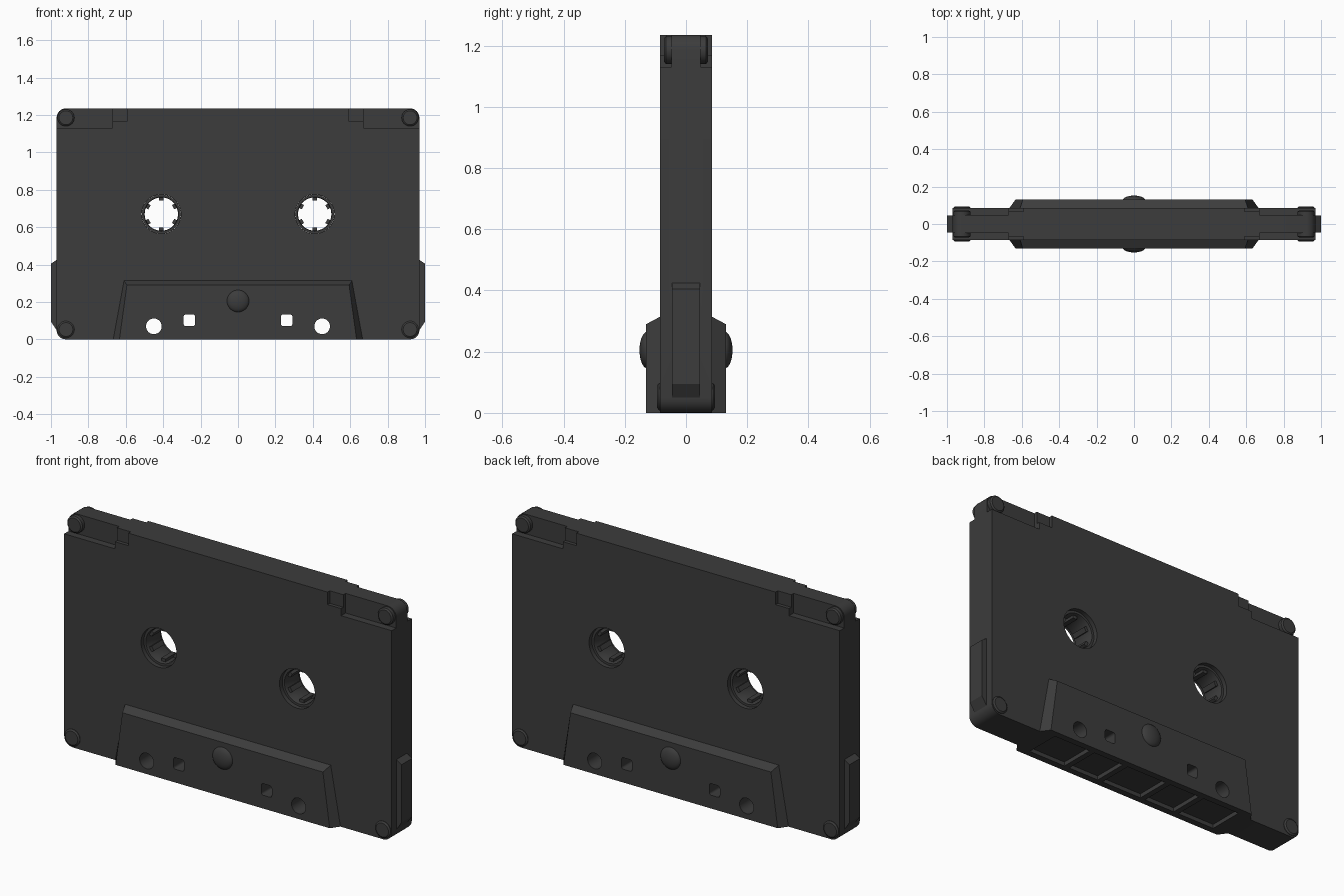
import bpy, bmesh
from math import sin, cos, pi, radians

if "Cube" in bpy.data.objects:
    bpy.data.objects.remove(bpy.data.objects["Cube"])

plastic = bpy.data.materials.new("dark_plastic")
plastic.diffuse_color = (0.045, 0.045, 0.045, 1)
plastic.use_nodes = True
plastic.node_tree.nodes["Principled BSDF"].inputs["Base Color"].default_value = plastic.diffuse_color


def loft(name, sections, closed=False):
    """Skin matching (x, z) outlines placed at successive y; closed joins last to first."""
    bm = bmesh.new()
    rings = [[bm.verts.new((x, y, z)) for x, z in pts] for y, pts in sections]
    pairs = list(zip(rings, rings[1:]))
    if closed:
        pairs.append((rings[-1], rings[0]))
    else:
        bm.faces.new(rings[0])
        bm.faces.new(rings[-1])
    for a, b in pairs:
        for i in range(len(a)):
            j = (i + 1) % len(a)
            bm.faces.new((a[i], a[j], b[j], b[i]))
    bmesh.ops.recalc_face_normals(bm, faces=bm.faces)
    me = bpy.data.meshes.new(name)
    bm.to_mesh(me)
    bm.free()
    me.materials.append(plastic)
    ob = bpy.data.objects.new(name, me)
    bpy.context.collection.objects.link(ob)
    return ob


def prism(name, pts, y0, y1):
    return loft(name, [(y0, pts), (y1, pts)])


def rect(x0, x1, z0, z1):
    return [(x0, z0), (x1, z0), (x1, z1), (x0, z1)]


def circle(x, z, r, n=32):
    return [(x + r * cos(2 * pi * i / n), z + r * sin(2 * pi * i / n)) for i in range(n)]


def rounded(x0, x1, z0, z1, r, n=6):
    corners = [(x1 - r, z1 - r, 0), (x0 + r, z1 - r, 90), (x0 + r, z0 + r, 180), (x1 - r, z0 + r, 270)]
    return [(cx + r * cos(radians(a + 90 * i / n)), cz + r * sin(radians(a + 90 * i / n)))
            for cx, cz, a in corners for i in range(n + 1)]


def combine(ob, other, operation):
    mod = ob.modifiers.new("bool", 'BOOLEAN')
    mod.operation, mod.solver, mod.object = operation, 'EXACT', other
    bpy.context.view_layer.objects.active = ob
    bpy.ops.object.modifier_apply(modifier=mod.name)
    bpy.data.objects.remove(other)


# shell with thicker bevelled head section
T = 0.085
shell = prism("cassette_shell", rounded(-0.97, 0.97, 0, 1.235, 0.05), -T, T)
outer = [(-0.668, 0), (0.668, 0), (0.61, 0.315), (-0.61, 0.315)]
inner = [(-0.634, 0), (0.634, 0), (0.594, 0.29), (-0.594, 0.29)]
head = loft("head", [(-0.13, inner), (-T + 0.002, outer), (T - 0.002, outer), (0.13, inner)])
combine(shell, head, 'UNION')

# side grip ridges
for s in (-1, 1):
    ridge = [(s * 0.95, 0.05), (s * 0.97, 0.05), (s * 1.0, 0.095), (s * 1.0, 0.405), (s * 0.97, 0.425), (s * 0.95, 0.425)]
    combine(shell, prism("ridge", ridge, -0.045, 0.045), 'UNION')

# cut-outs: reel holes, drive holes, corner recesses and notches
for s in (-1, 1):
    cutters = [(circle(s * 0.41, 0.67, 0.105, 48), -0.3, 0.3),
               (circle(s * 0.45, 0.07, 0.042), -0.3, 0.3),
               (rounded(s * 0.26 - 0.031, s * 0.26 + 0.031, 0.071, 0.133, 0.012, 4), -0.3, 0.3)]
    for side in (-1, 1):
        x0, x1 = sorted((s * 0.67, s * 1.1))
        cutters.append((rect(x0, x1, 1.13, 1.3), *sorted((side * 0.047, side * 0.2))))
        x0, x1 = sorted((s * 0.59, s * 0.68))
        cutters.append((rect(x0, x1, 1.168, 1.3), *sorted((side * 0.066, side * 0.2))))
    for pts, y0, y1 in cutters:
        combine(shell, prism("cutter", pts, y0, y1), 'DIFFERENCE')

# shallow tape openings along the underside
for x0, x1 in ((-0.58, -0.36), (-0.33, -0.15), (-0.12, 0.12), (0.15, 0.33), (0.36, 0.58)):
    combine(shell, prism("cutter", rect(x0, x1, -0.1, 0.022), -0.095, 0.095), 'DIFFERENCE')
parts = [shell]

# toothed reel hubs
for s, label in ((-1, "left"), (1, "right")):
    cx, cz, R, r = s * 0.41, 0.67, 0.1045, 0.089
    profile = [(-0.062, R), (-0.062, 0.092), (-0.055, r), (0.055, r), (0.062, 0.092), (0.062, R)]
    parts.append(loft(f"{label}_reel_hub", [(y, circle(cx, cz, q, 48)) for y, q in profile], True))
    for k in range(6):
        a = pi / 2 + k * pi / 3
        c, d = cos(a), sin(a)
        tooth = [(cx + u * c - v * d, cz + u * d + v * c)
                 for u, v in ((0.073, -0.013), (0.095, -0.013), (0.095, 0.013), (0.073, 0.013))]
        parts.append(prism(f"{label}_hub_tooth_{k + 1}", tooth, -0.045, 0.045))

# corner screw bosses and central domed screws, both faces
for side, face in ((-1, "front"), (1, "back")):
    for s, label in ((-1, "left"), (1, "right")):
        for z, base, tip, row in ((0.053, 0.08, 0.094, "lower"), (1.185, 0.042, 0.072, "upper")):
            steps = [(base, 0.045), (tip - 0.006, 0.045), (tip, 0.037)]
            parts.append(loft(f"{face}_{row}_{label}_boss",
                              [(side * y, circle(s * 0.92, z, q)) for y, q in steps]))
    dome = [(0.126 + 0.026 * sin(t), 0.06 * cos(t)) for t in (radians(12 * i) for i in range(8))]
    parts.append(loft(f"{face}_screw_dome", [(side * y, circle(0, 0.205, q)) for y, q in dome]))

# smooth the curved faces, keep edges sharp
bpy.ops.object.select_all(action='DESELECT')
for ob in parts:
    ob.select_set(True)
bpy.context.view_layer.objects.active = shell
bpy.ops.object.shade_smooth_by_angle(angle=radians(25))
